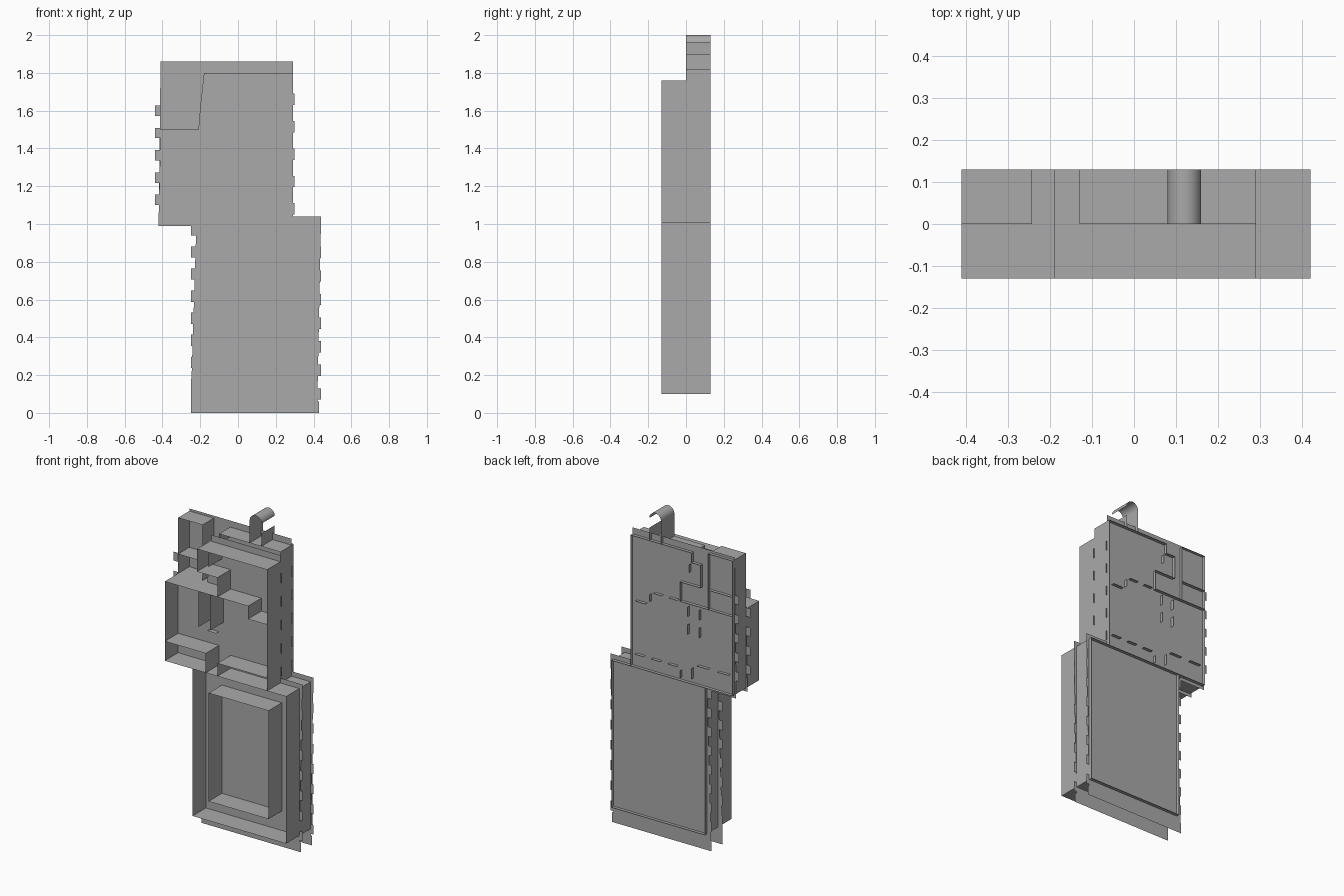
import bpy, bmesh
from math import cos, sin, pi

cube = bpy.data.objects.get("Cube")
if cube:
    bpy.data.objects.remove(cube)

grey = bpy.data.materials.new("sheet_grey")
grey.use_nodes = True
colour = (0.4, 0.4, 0.4, 1)
grey.diffuse_color = colour
grey.node_tree.nodes["Principled BSDF"].inputs["Base Color"].default_value = colour

FRONT, MID, PANEL, BACK = -0.13, 0.0, 0.11, 0.13


def finish(name, bm):
    mesh = bpy.data.meshes.new(name)
    bm.to_mesh(mesh)
    bm.free()
    mesh.materials.append(grey)
    obj = bpy.data.objects.new(name, mesh)
    bpy.context.collection.objects.link(obj)
    return obj


def wall(bm, path, y0, y1):
    """Sheet following an (x, z) path, running from y0 to y1."""
    a = [bm.verts.new((x, y0, z)) for x, z in path]
    b = [bm.verts.new((x, y1, z)) for x, z in path]
    for i in range(len(path) - 1):
        bm.faces.new((a[i], a[i + 1], b[i + 1], b[i]))


def walls(name, paths, y0, y1):
    bm = bmesh.new()
    for path in paths:
        wall(bm, path, y0, y1)
    return finish(name, bm)


def panel(name, outline, y):
    """Flat sheet facing the front, with an (x, z) outline."""
    bm = bmesh.new()
    face = bm.faces.new([bm.verts.new((x, y, z)) for x, z in outline])
    bmesh.ops.triangulate(bm, faces=[face])
    return finish(name, bm)


def tabs(name, x0, x1, start, pitch, count, size):
    """Row of side tabs on both the middle and the back sheet."""
    bm = bmesh.new()
    for y in (MID, PANEL):
        for i in range(count):
            z = start + i * pitch
            corners = [(x0, z), (x1, z), (x1, z + size), (x0, z + size)]
            bm.faces.new([bm.verts.new((x, y, h)) for x, h in corners])
    return finish(name, bm)


def box(x0, x1, z0, z1):
    return [(x0, z0), (x1, z0), (x1, z1), (x0, z1), (x0, z0)]


# Lower tray: outer walls, inner rim, two sheets with flaps top and bottom
walls("lower_outer_walls", [box(-0.22, 0.42, 0.1, 1.01)], FRONT, BACK)
walls("lower_inner_rim", [box(-0.11, 0.3, 0.22, 0.89)], FRONT, MID)
lower = [(-0.25, 0), (0.43, 0), (0.43, 0.06), (0.42, 0.06), (0.42, 0.95),
         (0.44, 0.95), (0.44, 1.04), (0.29, 1.04), (0.29, 1.01),
         (-0.22, 1.01), (-0.22, 0.06), (-0.25, 0.06)]
panel("lower_middle_sheet", lower, MID)
panel("lower_back_sheet", lower, PANEL)
tabs("lower_right_tabs", -0.25, -0.22, 0.12, 0.117, 8, 0.06)
tabs("lower_left_tabs", 0.42, 0.44, 0.07, 0.125, 7, 0.06)

# Upper case: sheets with the through hole and the gap beside the column
start = [(-0.42, 0.99), (-0.25, 0.99), (-0.25, 1.01), (0.29, 1.01)]
hole = [(-0.2, 1.62), (-0.05, 1.62), (-0.05, 1.57), (-0.07, 1.57), (-0.07, 1.5)]
panel("upper_middle_sheet", start + [(0.29, 1.8), (-0.18, 1.8), (-0.18, 1.76)]
      + hole + [(-0.41, 1.5), (-0.41, 1.04), (-0.42, 1.04)], MID)
panel("upper_back_sheet", start + [(0.29, 1.86), (-0.16, 1.86), (-0.16, 1.8), (-0.18, 1.8)]
      + hole + [(-0.24, 1.5), (-0.24, 1.86), (-0.41, 1.86), (-0.41, 1.04), (-0.42, 1.04)],
      PANEL)
tabs("upper_right_tabs", -0.44, -0.41, 1.1, 0.118, 5, 0.055)
tabs("upper_left_tabs", 0.29, 0.298, 1.05, 0.145, 5, 0.06)

# Case walls running the full depth
walls("case_walls", [
    [(-0.22, 1.01), (-0.41, 1.01), (-0.41, 1.5), (-0.05, 1.5), (-0.05, 1.62),
     (-0.19, 1.62), (-0.19, 1.76)],
    [(0.29, 1.01), (0.29, 1.76)]], FRONT, BACK)
walls("case_top", [[(-0.19, 1.76), (0.29, 1.76)]], FRONT, MID)
walls("case_back_top", [[(-0.19, 1.76), (-0.13, 1.76), (-0.13, 1.82),
                         (0.29, 1.82), (0.29, 1.76)]], MID, BACK)

# Compartments inside the case
dividers = [
    [(-0.05, 1.5), (0.16, 1.5), (0.16, 1.42), (0.29, 1.42)],
    [(-0.41, 1.13), (-0.13, 1.13), (-0.13, 1.01)],
    [(-0.05, 1.01), (-0.05, 1.09), (0.29, 1.09)],
    [(-0.18, 1.5), (-0.18, 1.28)],
    [(-0.1, 1.5), (-0.1, 1.28)],
    [(-0.11, 1.76), (-0.11, 1.67)],
]
walls("dividers", dividers, FRONT, MID)
walls("small_ledges", [[(-0.18, 1.46), (-0.11, 1.46)], [(-0.19, 1.215), (-0.13, 1.215)],
                       [(-0.145, 1.44), (-0.145, 1.28)]], MID - 0.03, MID)

# Short tabs of the dividers showing through the back sheet
stubs = []
for path in dividers:
    for (x0, z0), (x1, z1) in zip(path, path[1:]):
        n = max(1, round((abs(x1 - x0) + abs(z1 - z0)) / 0.12))
        for i in range(n):
            a, b = (i + 0.2) / n, (i + 0.75) / n
            stubs.append([(x0 + (x1 - x0) * t, z0 + (z1 - z0) * t) for t in (a, b)])
walls("divider_stubs", stubs, PANEL, BACK)

# Shallow column at the side, open to the front
walls("column_walls", [
    [(-0.41, 1.5), (-0.41, 1.845), (-0.243, 1.845), (-0.243, 1.5)],
    [(-0.41, 1.62), (-0.243, 1.62)]], MID, BACK)

# Hook on top and the stop next to it
arc = [(0.12 - 0.04 * cos(pi * i / 16), 1.96 + 0.04 * sin(pi * i / 16)) for i in range(17)]
hook = walls("hook", [[(0.08, 1.82)] + arc], MID, BACK)
hook.data.shade_smooth()
walls("hook_stop", [[(0.16, 1.82), (0.16, 1.9)]], MID, BACK)
